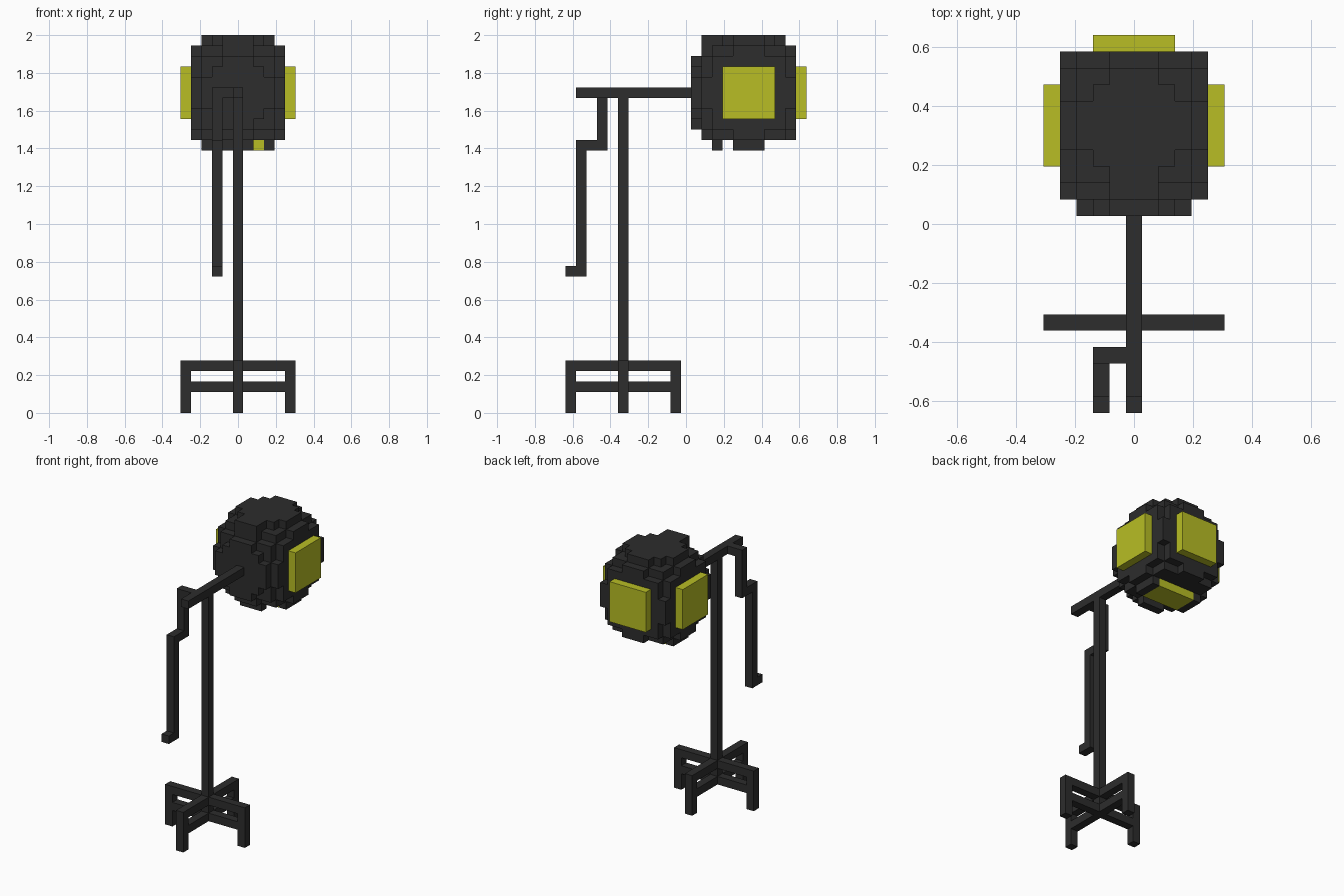
import bpy
import bmesh
from mathutils import Vector

cube = bpy.data.objects.get("Cube")
if cube:
    bpy.data.objects.remove(cube, do_unlink=True)

U = 1 / 18  # edge of one building block


def material(name, rgb):
    m = bpy.data.materials.new(name)
    m.use_nodes = True
    m.diffuse_color = (*rgb, 1)
    m.node_tree.nodes["Principled BSDF"].inputs["Base Color"].default_value = (*rgb, 1)
    return m


IRON = material("dark iron", (0.026, 0.026, 0.026))
GLOW = material("yellow glass", (0.48, 0.515, 0.018))


def finish(name, bm, mat):
    mesh = bpy.data.meshes.new(name)
    bm.to_mesh(mesh)
    bm.free()
    mesh.materials.append(mat)
    obj = bpy.data.objects.new(name, mesh)
    bpy.context.collection.objects.link(obj)
    return obj


def block(name, lo, hi, mat=IRON):
    """Box filling the blocks lo..hi inclusive; x and y count from the centre."""
    bm = bmesh.new()
    bmesh.ops.create_cube(bm, size=1)
    a = Vector(lo) - Vector((0.5, 0.5, 0))
    b = Vector(hi) + Vector((0.5, 0.5, 1))
    for v in bm.verts:
        v.co = Vector([(a[i] + b[i]) / 2 + v.co[i] * (b[i] - a[i]) for i in range(3)]) * U
    return finish(name, bm, mat)


# Stand: post, crossed rails and four feet
POST_Y = -6
block("post", (0, POST_Y, 2), (0, POST_Y, 29))
for label, z in (("lower", 2), ("upper", 4)):
    for side, s in (("left", 1), ("right", -1)):
        ends = sorted((s, s * 4))
        block(f"{label}_rail_{side}", (ends[0], POST_Y, z), (ends[1], POST_Y, z))
    for side, s in (("back", 1), ("front", -1)):
        ends = sorted((s, s * 4))
        block(f"{label}_rail_{side}", (0, POST_Y + ends[0], z), (0, POST_Y + ends[1], z))
for side, x, y in (("left", 5, 0), ("right", -5, 0), ("back", 0, 5), ("front", 0, -5)):
    block(f"foot_{side}", (x, POST_Y + y, 0), (x, POST_Y + y, 4))

# Arm and the stepped handle hanging beside it
block("arm", (0, -10, 30), (0, 0, 30))
block("handle_joint", (-2, -8, 30), (-1, -8, 30))
block("handle_upper_rod", (-2, -8, 25), (-2, -8, 29))
block("handle_step", (-2, -10, 25), (-2, -9, 25))
block("handle_lower_rod", (-2, -10, 13), (-2, -10, 24))
block("handle_tip", (-2, -11, 13), (-2, -11, 13))

# Lamp housing: stepped ball, leaving openings for the glass
CENTRE = Vector((0, 6, 30))


def solid(x, y, z):
    if z == 5 and y == -4:
        return abs(x) <= 1
    if x * x + y * y + z * z > 35 or abs(x) == 5 or y == 5:
        return False
    if z == -5:
        return (abs(x) == 3 and abs(y) <= 1) or (y == -3 and abs(x) <= 1)
    return True


span = range(-5, 6)
cells = {(x, y, z) for x in span for y in span for z in span if solid(x, y, z)}
bm = bmesh.new()
for cell in sorted(cells):
    c = Vector(cell)
    for axis in range(3):
        for s in (-1, 1):
            n = Vector((0, 0, 0))
            n[axis] = s
            if tuple(int(k) for k in c + n) in cells:
                continue
            t = Vector((0, 0, 0))
            t[(axis + 1) % 3] = 1
            w = n.cross(t)
            mid = CENTRE + c + n / 2 + Vector((0, 0, 0.5))
            corners = (-t - w, t - w, t + w, w - t)
            bm.faces.new([bm.verts.new((mid + k / 2) * U) for k in corners])
bmesh.ops.remove_doubles(bm, verts=bm.verts, dist=U / 100)
bmesh.ops.dissolve_limit(bm, angle_limit=0.01, verts=bm.verts, edges=bm.edges)
finish("lamp_housing", bm, IRON)

# Glass panels on the sides, back and underside
for side, x in (("left", 5), ("right", -5)):
    block(f"glass_{side}", (x, 4, 28), (x, 8, 32), GLOW)
block("glass_back", (-2, 11, 28), (2, 11, 32), GLOW)
block("glass_bottom", (-2, 5, 25), (2, 7, 25), GLOW)
